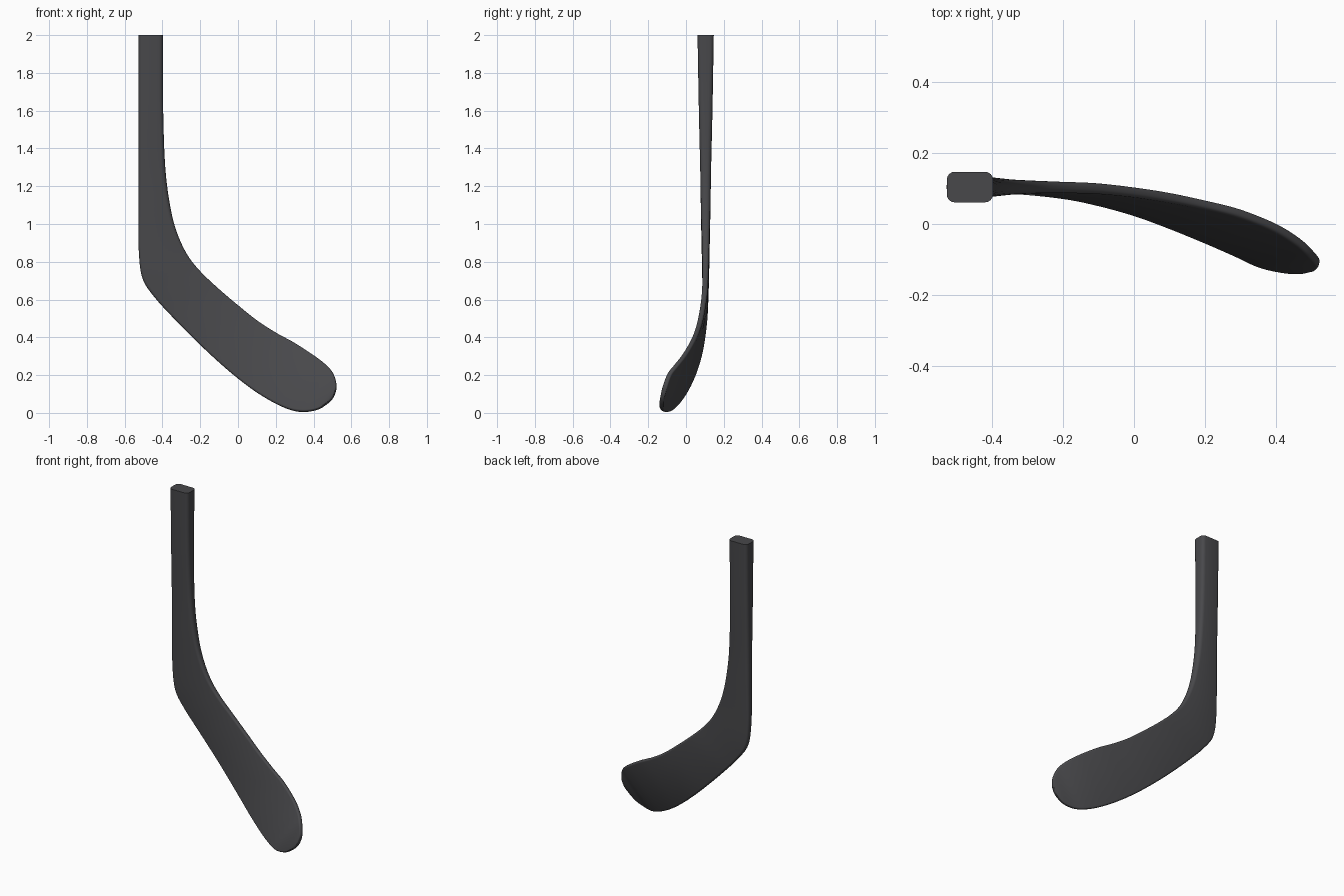
import bpy, bmesh, math
from mathutils import Vector

if "Cube" in bpy.data.objects:
    bpy.data.objects.remove(bpy.data.objects["Cube"])

# Loft stations: heel/lower edge (x, y, z), upper edge (x, y, z), half thickness
STATIONS = [
    (-.527, .104, 2.0, -.397, .104, 2.0, .043),
    (-.527, .104, 1.6, -.396, .104, 1.6, .036),
    (-.527, .104, 1.3, -.385, .104, 1.3, .029),
    (-.527, .104, 1.05, -.36, .104, 1.10, .025),
    (-.525, .104, .85, -.325, .104, .96, .021),
    (-.505, .104, .71, -.27, .104, .84, .018),
    (-.44, .103, .61, -.20, .103, .75, .016),
    (-.33, .098, .49, -.10, .10, .655, .015),
    (-.20, .083, .36, .0, .09, .57, .014),
    (-.10, .062, .267, .10, .075, .49, .014),
    (.0, .033, .182, .20, .055, .425, .013),
    (.10, -.004, .108, .30, .03, .37, .013),
    (.20, -.045, .049, .40, -.010, .305, .013),
    (.28, -.080, .016, .465, -.050, .255, .013),
    (.35, -.112, .006, .503, -.085, .21, .013),
    (.42, -.128, .018, .521, -.108, .15, .013),
    (.465, -.131, .045, .514, -.120, .105, .012),
    (.491, -.129, .067, .502, -.126, .081, .009),
]
STEPS = 6
CORNER = 5


def catmull(a, b, c, d, t):
    return [.5 * (2*q + (r-p)*t + (2*p-5*q+4*r-s)*t*t + (3*q-p-3*r+s)*t**3)
            for p, q, r, s in zip(a, b, c, d)]


def smooth_stations():
    n = len(STATIONS)
    out = []
    for i in range(n - 1):
        pts = [STATIONS[min(max(i + k, 0), n - 1)] for k in (-1, 0, 1, 2)]
        out += [catmull(*pts, s / STEPS) for s in range(STEPS)]
    return out + [list(STATIONS[-1])]


def rounded_rect(w, t):
    r = min(.022, .8 * t, .9 * w)
    pts = []
    for k, (sx, sy) in enumerate(((1, 1), (-1, 1), (-1, -1), (1, -1))):
        for j in range(CORNER):
            a = math.pi / 2 * (k + j / (CORNER - 1))
            pts.append((sx * (w - r) + r * math.cos(a), sy * (t - r) + r * math.sin(a)))
    return pts


# Shaft and blade as one continuous rounded loft
rows = smooth_stations()
mids = [(Vector(r[:3]) + Vector(r[3:6])) / 2 for r in rows]
bm = bmesh.new()
rings = []
for i, row in enumerate(rows):
    across = Vector(row[3:6]) - Vector(row[:3])
    width = across.length
    across.normalize()
    along = mids[min(i + 1, len(mids) - 1)] - mids[max(i - 1, 0)]
    normal = across.cross(along).normalized()
    if normal.y < 0:
        normal = -normal
    rings.append([bm.verts.new(mids[i] + across * u + normal * v)
                  for u, v in rounded_rect(width / 2, row[6])])
for a, b in zip(rings, rings[1:]):
    for j in range(len(a)):
        k = (j + 1) % len(a)
        bm.faces.new((a[j], a[k], b[k], b[j]))
bm.faces.new(rings[0])
bm.faces.new(rings[-1])
bmesh.ops.recalc_face_normals(bm, faces=bm.faces)
mesh = bpy.data.meshes.new("stick_blade")
bm.to_mesh(mesh)
bm.free()
blade = bpy.data.objects.new("stick_blade", mesh)
bpy.context.collection.objects.link(blade)

mat = bpy.data.materials.new("charcoal")
mat.diffuse_color = (.065, .065, .07, 1)
mat.use_nodes = True
mat.node_tree.nodes["Principled BSDF"].inputs["Base Color"].default_value = mat.diffuse_color
mesh.materials.append(mat)

bpy.context.view_layer.objects.active = blade
blade.select_set(True)
bpy.ops.object.shade_smooth_by_angle(angle=math.radians(40))
